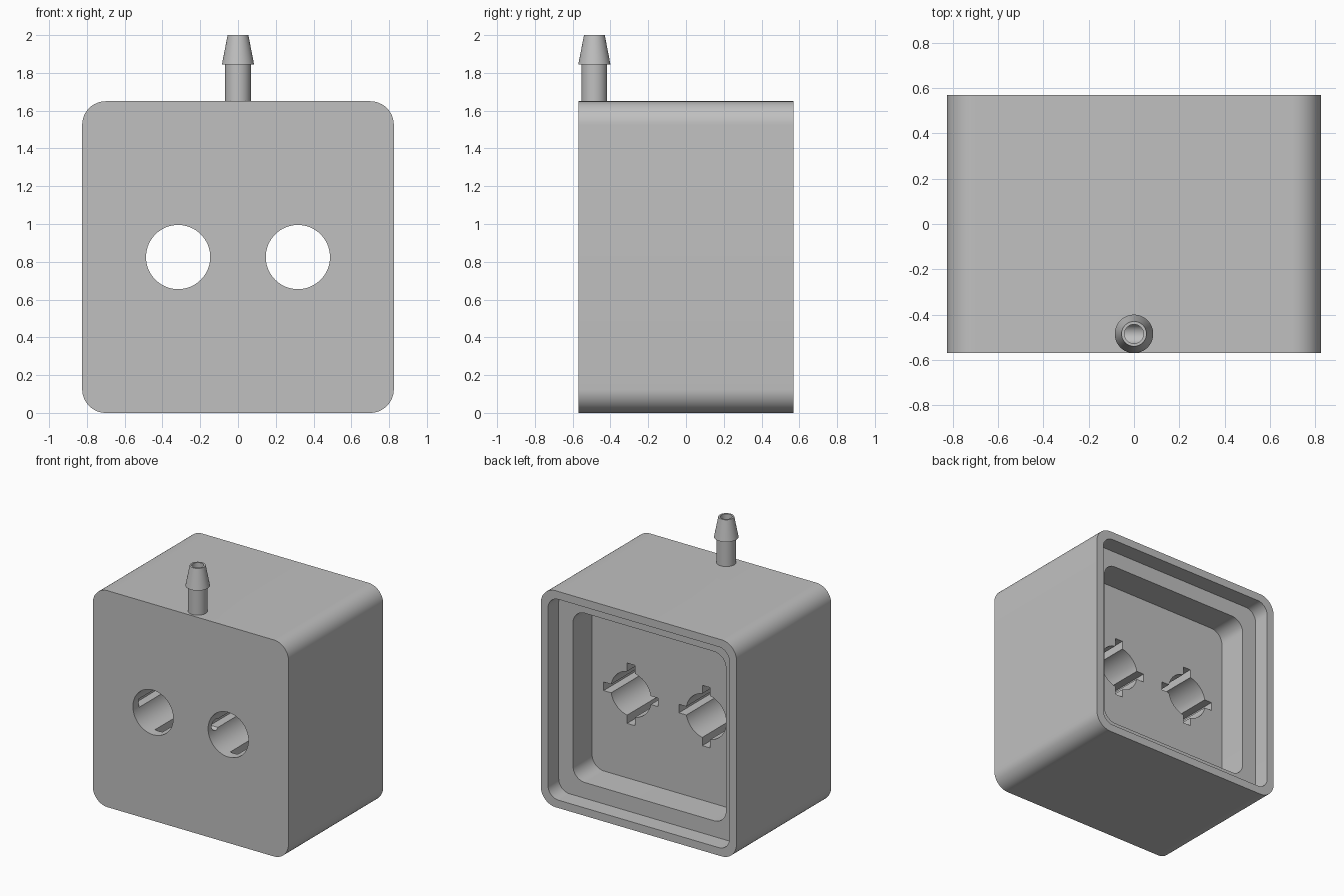
import bpy, bmesh, math
from mathutils import Matrix, Vector

if "Cube" in bpy.data.objects:
    bpy.data.objects.remove(bpy.data.objects["Cube"])

grey = bpy.data.materials.new("light_grey")
grey.diffuse_color = (0.53, 0.53, 0.53, 1)
grey.use_nodes = True
grey.node_tree.nodes["Principled BSDF"].inputs["Base Color"].default_value = grey.diffuse_color

CZ = 0.825            # height of the box centre
FRONT, BACK = -0.57, 0.57
FLOOR = 0.21          # floor of the deep pocket
HOLE_X, HOLE_R = 0.317, 0.17
NOZZLE_Y = -0.485


def make(name, bm):
    bmesh.ops.recalc_face_normals(bm, faces=bm.faces)
    me = bpy.data.meshes.new(name)
    bm.to_mesh(me)
    bm.free()
    me.materials.append(grey)
    ob = bpy.data.objects.new(name, me)
    bpy.context.collection.objects.link(ob)
    return ob


def rounded_block(name, half, radius, y0, y1, seg=12):
    """Rounded square in XZ, extruded along y."""
    bm = bmesh.new()
    ring = []
    for q, (sx, sz) in enumerate([(1, 1), (-1, 1), (-1, -1), (1, -1)]):
        for i in range(seg + 1):
            a = math.pi / 2 * (q + i / seg)
            ring.append(bm.verts.new((sx * (half - radius) + radius * math.cos(a), y0,
                                      CZ + sz * (half - radius) + radius * math.sin(a))))
    face = bm.faces.new(ring)
    new = bmesh.ops.extrude_face_region(bm, geom=[face])["geom"]
    bmesh.ops.translate(bm, vec=(0, y1 - y0, 0),
                        verts=[v for v in new if isinstance(v, bmesh.types.BMVert)])
    return make(name, bm)


def rod(name, p0, p1, radius, seg=48):
    """Cylinder between two points."""
    p0, p1 = Vector(p0), Vector(p1)
    d = p1 - p0
    m = Matrix.Translation((p0 + p1) / 2) @ d.to_track_quat('Z', 'Y').to_matrix().to_4x4()
    bm = bmesh.new()
    bmesh.ops.create_cone(bm, cap_ends=True, segments=seg, radius1=radius,
                          radius2=radius, depth=d.length, matrix=m)
    return make(name, bm)


def block(name, centre, size):
    bm = bmesh.new()
    bmesh.ops.create_cube(bm, size=1, matrix=Matrix.Translation(centre) @ Matrix.Diagonal((*size, 1)))
    return make(name, bm)


def lathe(name, profile, x, y, seg=48):
    """Closed solid turned around a vertical axis from (radius, z) points."""
    bm = bmesh.new()
    rings = [[bm.verts.new((x + r * math.cos(2 * math.pi * i / seg),
                            y + r * math.sin(2 * math.pi * i / seg), z))
              for i in range(seg)] for r, z in profile]
    for a, b in zip(rings, rings[1:]):
        for i in range(seg):
            j = (i + 1) % seg
            bm.faces.new((a[i], a[j], b[j], b[i]))
    bm.faces.new(rings[0])
    bm.faces.new(rings[-1])
    return make(name, bm)


def boolean(target, other, operation='DIFFERENCE'):
    mod = target.modifiers.new("cut", 'BOOLEAN')
    mod.operation, mod.solver, mod.object = operation, 'EXACT', other
    bpy.context.view_layer.objects.active = target
    bpy.ops.object.modifier_apply(modifier=mod.name)
    bpy.data.objects.remove(other, do_unlink=True)


# Box with a lid recess and a deeper pocket, both open to the back
housing = rounded_block("housing", 0.825, 0.125, FRONT, BACK)
boolean(housing, rounded_block("lid_recess", 0.765, 0.09, 0.44, BACK + 0.1))
boolean(housing, rounded_block("pocket", 0.645, 0.1, FLOOR, 0.5))

# Two through holes with crossed keyways that stop short of the front
for s in (-1, 1):
    x = s * HOLE_X
    boolean(housing, rod("hole", (x, FRONT - 0.1, CZ), (x, FLOOR + 0.1, CZ), HOLE_R, 64))
    y0, y1 = FRONT + 0.07, FLOOR + 0.08
    for size in ((0.46, y1 - y0, 0.065), (0.065, y1 - y0, 0.46)):
        boolean(housing, block("keyway", (x, (y0 + y1) / 2, CZ), size))

# Barbed hose nozzle on top
nozzle = lathe("nozzle", [(0.068, 1.6), (0.068, 1.845), (0.085, 1.845), (0.055, 2.0)], 0, NOZZLE_Y)
boolean(housing, nozzle, 'UNION')

# Air bore down the nozzle, and the cross channel joining the holes
boolean(housing, rod("cross_channel", (-0.2, NOZZLE_Y, CZ), (0.2, NOZZLE_Y, CZ), 0.043, 32))
boolean(housing, rod("air_bore", (0, NOZZLE_Y, CZ), (0, NOZZLE_Y, 2.1), 0.042, 32))

# Smooth curved walls, crisp edges
bpy.ops.object.select_all(action='DESELECT')
housing.select_set(True)
bpy.context.view_layer.objects.active = housing
bpy.ops.object.shade_smooth_by_angle(angle=math.radians(30))
